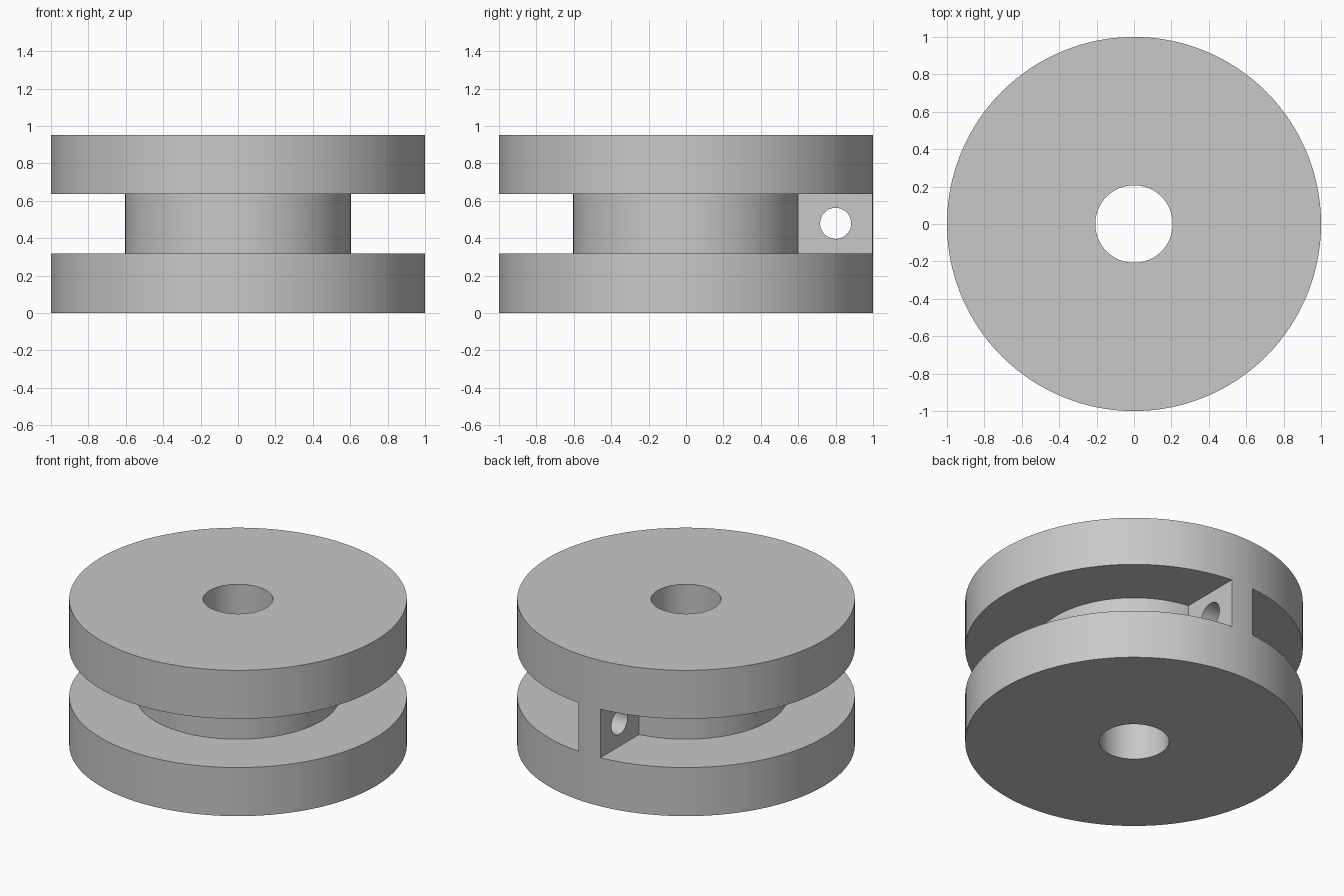
import bpy
import math

if "Cube" in bpy.data.objects:
    bpy.data.objects.remove(bpy.data.objects["Cube"], do_unlink=True)

HEIGHT = 0.953
FLANGE = HEIGHT / 3      # thickness of each disc and of the groove
MID = HEIGHT / 2

grey = bpy.data.materials.new("plain grey")
grey.use_nodes = True
colour = (0.58, 0.58, 0.58, 1)
grey.diffuse_color = colour
grey.node_tree.nodes["Principled BSDF"].inputs["Base Color"].default_value = colour


def finish(name):
    ob = bpy.context.object
    ob.name = name
    ob.data.materials.append(grey)
    return ob


def cylinder(name, radius, depth, location, rotation=(0, 0, 0), sides=128):
    bpy.ops.mesh.primitive_cylinder_add(vertices=sides, radius=radius, depth=depth,
                                        location=location, rotation=rotation)
    return finish(name)


def cut(target, cutter):
    mod = target.modifiers.new("cut", "BOOLEAN")
    mod.operation = "DIFFERENCE"
    mod.solver = "EXACT"
    mod.object = cutter
    bpy.ops.object.select_all(action="DESELECT")
    bpy.context.view_layer.objects.active = target
    target.select_set(True)
    bpy.ops.object.modifier_apply(modifier=mod.name)
    bpy.data.objects.remove(cutter, do_unlink=True)


# Groove cutter: a ring around the core, interrupted where the bridge stays
groove = cylinder("groove_cutter", 1.2, FLANGE, (0, 0, MID))
cut(groove, cylinder("core_cutter", 0.603, 1, (0, 0, MID)))
bpy.ops.mesh.primitive_cube_add(size=1, location=(0, 0.75, MID))
bridge = finish("bridge_cutter")
bridge.scale = (0.16, 1.5, 1)
bpy.context.view_layer.update()
cut(groove, bridge)

# Spool: two discs, core and bridge in one solid
spool = cylinder("grooved_spool", 1, HEIGHT, (0, 0, MID))
cut(spool, groove)

# Central bore and the tie hole through the bridge
cut(spool, cylinder("bore_cutter", 0.207, 2, (0, 0, MID)))
cut(spool, cylinder("tie_hole_cutter", 0.083, 0.5, (0, 0.8, MID + 0.003),
                    (0, math.pi / 2, 0), 64))

bpy.ops.object.select_all(action="DESELECT")
bpy.context.view_layer.objects.active = spool
spool.select_set(True)
bpy.ops.object.shade_smooth_by_angle(angle=math.radians(30))
